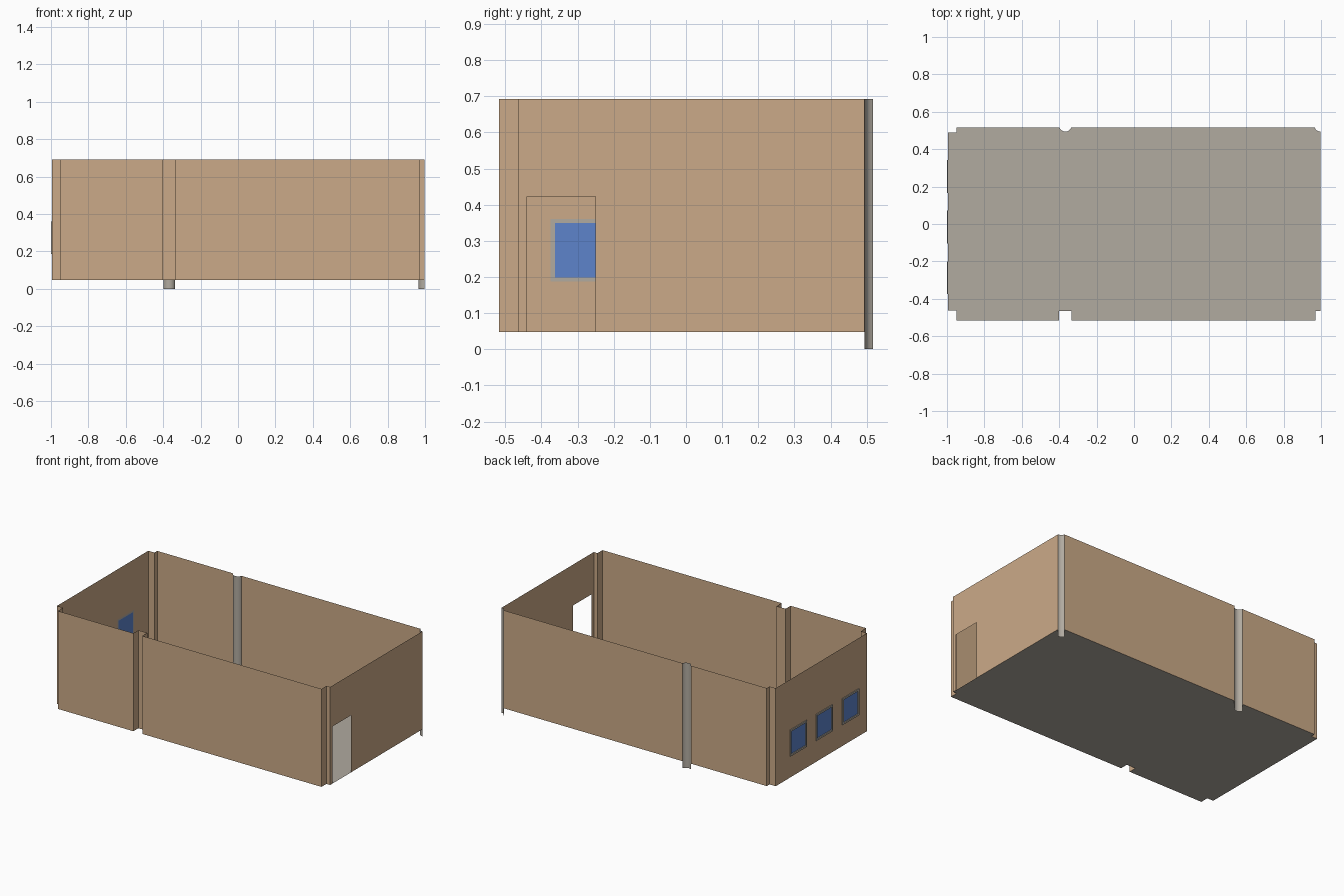
import bpy, bmesh, math

if "Cube" in bpy.data.objects:
    bpy.data.objects.remove(bpy.data.objects["Cube"])

FLOOR, TOP = 0.047, 0.692          # floor level and wall top
L, R, F, B = -0.995, 0.997, -0.517, 0.517
COL_R, COL_Y = 0.033, 0.527        # round column radius and centre line


def material(name, rgb):
    m = bpy.data.materials.new(name)
    m.diffuse_color = (*rgb, 1)
    m.use_nodes = True
    m.node_tree.nodes["Principled BSDF"].inputs["Base Color"].default_value = m.diffuse_color
    return m


TAN = material("tan wall", (0.597, 0.402, 0.246))
GREY = material("grey concrete", (0.44, 0.405, 0.352))
BLUE = material("blue glass", (0.109, 0.227, 0.597))


def finish(name, bm, mat):
    bmesh.ops.remove_doubles(bm, verts=bm.verts, dist=1e-5)
    me = bpy.data.meshes.new(name)
    bm.to_mesh(me)
    bm.free()
    me.materials.append(mat)
    ob = bpy.data.objects.new(name, me)
    bpy.context.collection.objects.link(ob)
    return ob


def strip(bm, pts, z0, z1):
    """Raise a plan polyline into a thin upright sheet."""
    for (ax, ay), (bx, by) in zip(pts, pts[1:]):
        bm.faces.new([bm.verts.new(p) for p in
                      ((ax, ay, z0), (bx, by, z0), (bx, by, z1), (ax, ay, z1))])


def side_panel(bm, x, y0, y1, holes, flip):
    """Upright sheet in the yz plane with rectangular openings (y0, y1, z0, z1)."""
    ys = sorted({y0, y1, *[v for h in holes for v in h[:2]]})
    zs = sorted({FLOOR, TOP, *[v for h in holes for v in h[2:]]})
    for a, b in zip(ys, ys[1:]):
        for c, d in zip(zs, zs[1:]):
            if any(h[0] <= a < h[1] and h[2] <= c < h[3] for h in holes):
                continue
            quad = [(x, a, c), (x, b, c), (x, b, d), (x, a, d)]
            bm.faces.new([bm.verts.new(p) for p in (quad[::-1] if flip else quad)])


def arc(cx, a0, a1, n):
    """Plan arc of a round column, angles in degrees."""
    return [(cx + COL_R * math.cos(math.radians(a0 + (a1 - a0) * i / n)),
             COL_Y + COL_R * math.sin(math.radians(a0 + (a1 - a0) * i / n)))
            for i in range(n + 1)]


# Plan pieces, running anticlockwise from the front left corner
front = [(L, -0.462), (-0.95, -0.462), (-0.95, F), (-0.40, F), (-0.40, -0.465),
         (-0.335, -0.465), (-0.335, F), (0.97, F), (0.97, -0.465), (R, -0.465)]
cut = math.degrees(math.asin((COL_Y - B) / COL_R))
corner_arc = arc(R, 270, 180 + cut, 6)
middle_arc = arc(-0.367, 360 - cut, 180 + cut, 12)
back_right = [corner_arc[-1], middle_arc[0]]
back_left = [middle_arc[-1], (-0.95, B), (-0.95, 0.488), (L, 0.488)]

# Floor
bm = bmesh.new()
outline = front + corner_arc + middle_arc + back_left
bm.faces.new([bm.verts.new((x, y, FLOOR)) for x, y in outline])
finish("floor", bm, GREY)

# Walls with square recesses, a doorway and three window openings
windows = [(yc - 0.087, yc + 0.087, 0.187, 0.361) for yc in (-0.288, -0.016, 0.254)]
door = (-0.44, -0.25, FLOOR, 0.423)
bm = bmesh.new()
for run in (front, back_right, back_left):
    strip(bm, run, FLOOR, TOP)
side_panel(bm, R, -0.465, corner_arc[0][1], [door], False)
side_panel(bm, L, -0.462, 0.488, windows, True)
finish("walls", bm, TAN)

# Round columns, open behind, reaching below the floor
for name, pts in (("corner_column", corner_arc), ("middle_column", middle_arc)):
    bm = bmesh.new()
    strip(bm, pts, 0, TOP)
    col = finish(name, bm, GREY)
    for p in col.data.polygons:
        p.use_smooth = True

# Windows: glass pane in the wall plane with a slim raised frame outside
for i, (y0, y1, z0, z1) in enumerate(windows):
    w = 0.012
    bm = bmesh.new()
    bm.faces.new([bm.verts.new((L, y, z)) for y, z in
                  ((y0 + w, z0 + w), (y0 + w, z1 - w), (y1 - w, z1 - w), (y1 - w, z0 + w))])
    finish(f"window_glass_{i + 1}", bm, BLUE)

    bm = bmesh.new()
    loops = [[bm.verts.new((x, y, z)) for y, z in
              ((y0 + d, z0 + d), (y0 + d, z1 - d), (y1 - d, z1 - d), (y1 - d, z0 + d))]
             for x, d in ((L, 0), (-1.0, 0), (-1.0, w), (L, w))]
    for j in range(4):
        a, b = loops[j], loops[(j + 1) % 4]
        for k in range(4):
            bm.faces.new((a[k], a[(k + 1) % 4], b[(k + 1) % 4], b[k]))
    bmesh.ops.recalc_face_normals(bm, faces=bm.faces)
    finish(f"window_frame_{i + 1}", bm, GREY)
